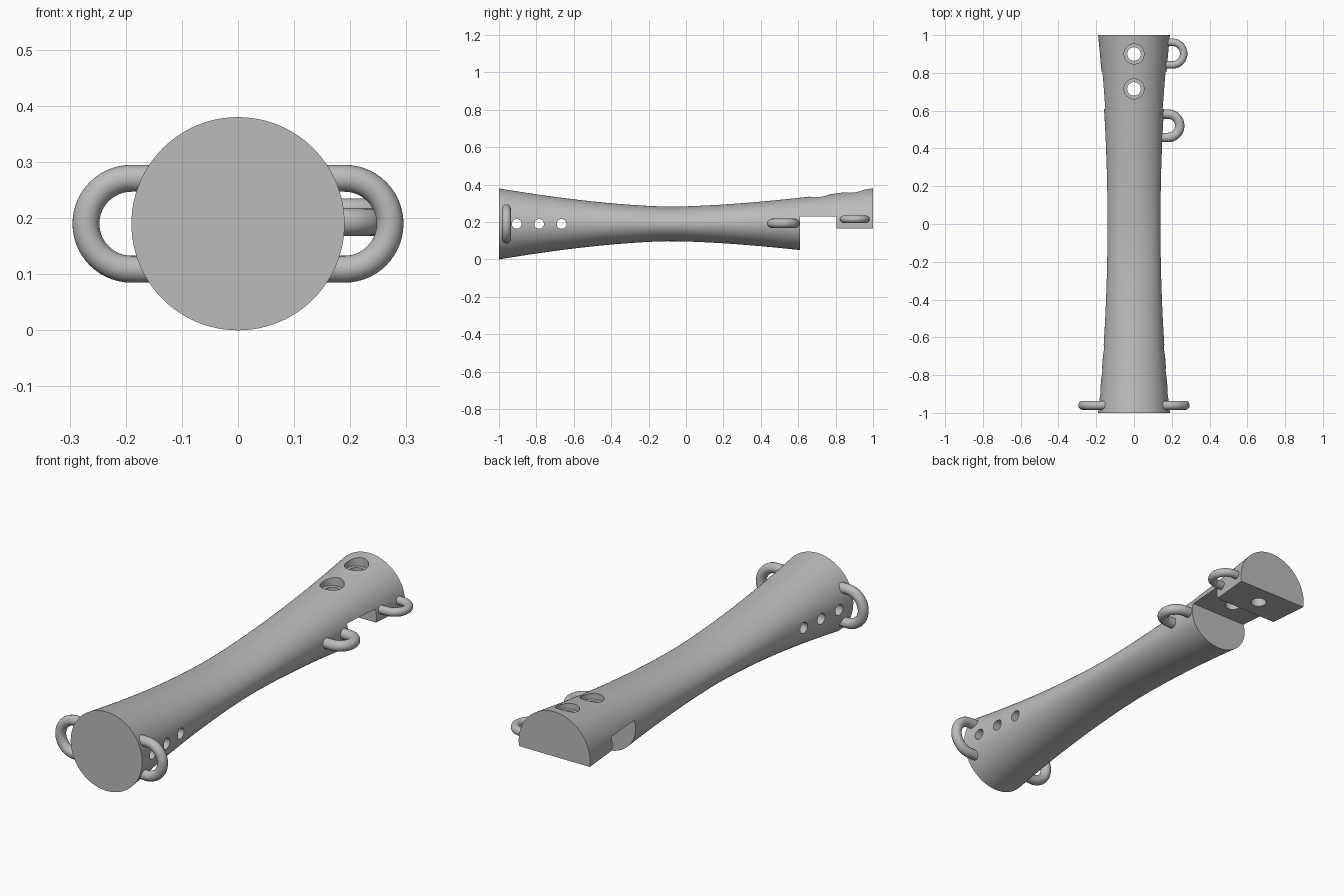
import bpy
import bmesh
from math import sin, cos, pi, radians

cube = bpy.data.objects.get("Cube")
if cube:
    bpy.data.objects.remove(cube, do_unlink=True)

grey = bpy.data.materials.new("plain grey")
grey.use_nodes = True
grey.diffuse_color = (0.5, 0.5, 0.5, 1)
grey.node_tree.nodes["Principled BSDF"].inputs["Base Color"].default_value = (0.5, 0.5, 0.5, 1)

AXIS_Z = 0.19


def activate(obj):
    bpy.ops.object.select_all(action="DESELECT")
    obj.select_set(True)
    bpy.context.view_layer.objects.active = obj


def smooth(obj):
    activate(obj)
    bpy.ops.object.shade_smooth_by_angle(angle=radians(35))


def cut(target, cutter):
    activate(target)
    mod = target.modifiers.new("cut", "BOOLEAN")
    mod.operation = "DIFFERENCE"
    mod.solver = "EXACT"
    mod.object = cutter
    bpy.ops.object.modifier_apply(modifier=mod.name)
    bpy.data.objects.remove(cutter, do_unlink=True)


def box_cutter(y0, y1, z0, z1):
    bpy.ops.mesh.primitive_cube_add(size=1, location=(0, (y0 + y1) / 2, (z0 + z1) / 2))
    obj = bpy.context.object
    obj.scale = (1, y1 - y0, z1 - z0)
    return obj


def drill(radius, depth, location, rotation=(0, 0, 0)):
    bpy.ops.mesh.primitive_cylinder_add(vertices=40, radius=radius, depth=depth,
                                        location=location, rotation=rotation)
    return bpy.context.object


# Waisted body: elliptical sections that become round at both ends
def section(y):
    reach = abs(y + 0.08) / (0.92 if y < -0.08 else 1.08)
    return 0.14 + 0.05 * y * y, 0.0925 + 0.0975 * reach ** 1.6


bm = bmesh.new()
sides, steps = 96, 40
rings = []
for i in range(steps + 1):
    y = -1 + 2 * i / steps
    rx, rz = section(y)
    rings.append([bm.verts.new((rx * cos(2 * pi * k / sides), y,
                                AXIS_Z + rz * sin(2 * pi * k / sides)))
                  for k in range(sides)])
for a, b in zip(rings, rings[1:]):
    for k in range(sides):
        n = (k + 1) % sides
        bm.faces.new((a[k], a[n], b[n], b[k]))
bm.faces.new(rings[0])
bm.faces.new(rings[-1])
bmesh.ops.recalc_face_normals(bm, faces=bm.faces)
mesh = bpy.data.meshes.new("body")
bm.to_mesh(mesh)
bm.free()
body = bpy.data.objects.new("body", mesh)
bpy.context.collection.objects.link(body)
mesh.materials.append(grey)

# Cut away the underside of the back end, with a deeper groove
cut(body, box_cutter(0.61, 1.2, -0.2, 0.165))
cut(body, box_cutter(0.61, 0.805, -0.1, 0.23))

# Counterbored vertical holes
for y in (0.9, 0.715):
    top = AXIS_Z + section(y)[1]
    cut(body, drill(0.036, 1, (0, y, 0.3)))
    cut(body, drill(0.053, 0.2, (0, y, top + 0.065)))

# Row of cross holes near the front
for y in (-0.905, -0.785, -0.665):
    cut(body, drill(0.026, 1, (0, y, AXIS_Z), (0, pi / 2, 0)))
smooth(body)


# U-shaped tube loops rooted in the body
def loop(name, side, centre, bend, tube, upright):
    cx, cy, cz = centre
    flat = [(0.11, -bend)]
    flat += [(cx + bend * cos(t), bend * sin(t))
             for t in (-pi / 2 + pi * k / 28 for k in range(29))]
    flat += [(0.11, bend)]
    curve = bpy.data.curves.new(name, "CURVE")
    curve.dimensions = "3D"
    curve.bevel_depth = tube
    curve.bevel_resolution = 6
    curve.use_fill_caps = True
    spline = curve.splines.new("POLY")
    spline.points.add(len(flat) - 1)
    for point, (u, v) in zip(spline.points, flat):
        point.co = (side * u, cy, cz + v, 1) if upright else (side * u, cy + v, cz, 1)
    obj = bpy.data.objects.new(name, curve)
    bpy.context.collection.objects.link(obj)
    curve.materials.append(grey)
    activate(obj)
    bpy.ops.object.convert(target="MESH")
    smooth(bpy.context.object)


loop("front_left_loop", 1, (0.19, -0.96, AXIS_Z), 0.081, 0.024, True)
loop("front_right_loop", -1, (0.19, -0.96, AXIS_Z), 0.081, 0.024, True)
loop("middle_left_loop", 1, (0.18, 0.52, 0.193), 0.062, 0.025, False)
loop("back_left_loop", 1, (0.203, 0.902, 0.215), 0.06, 0.02, False)
